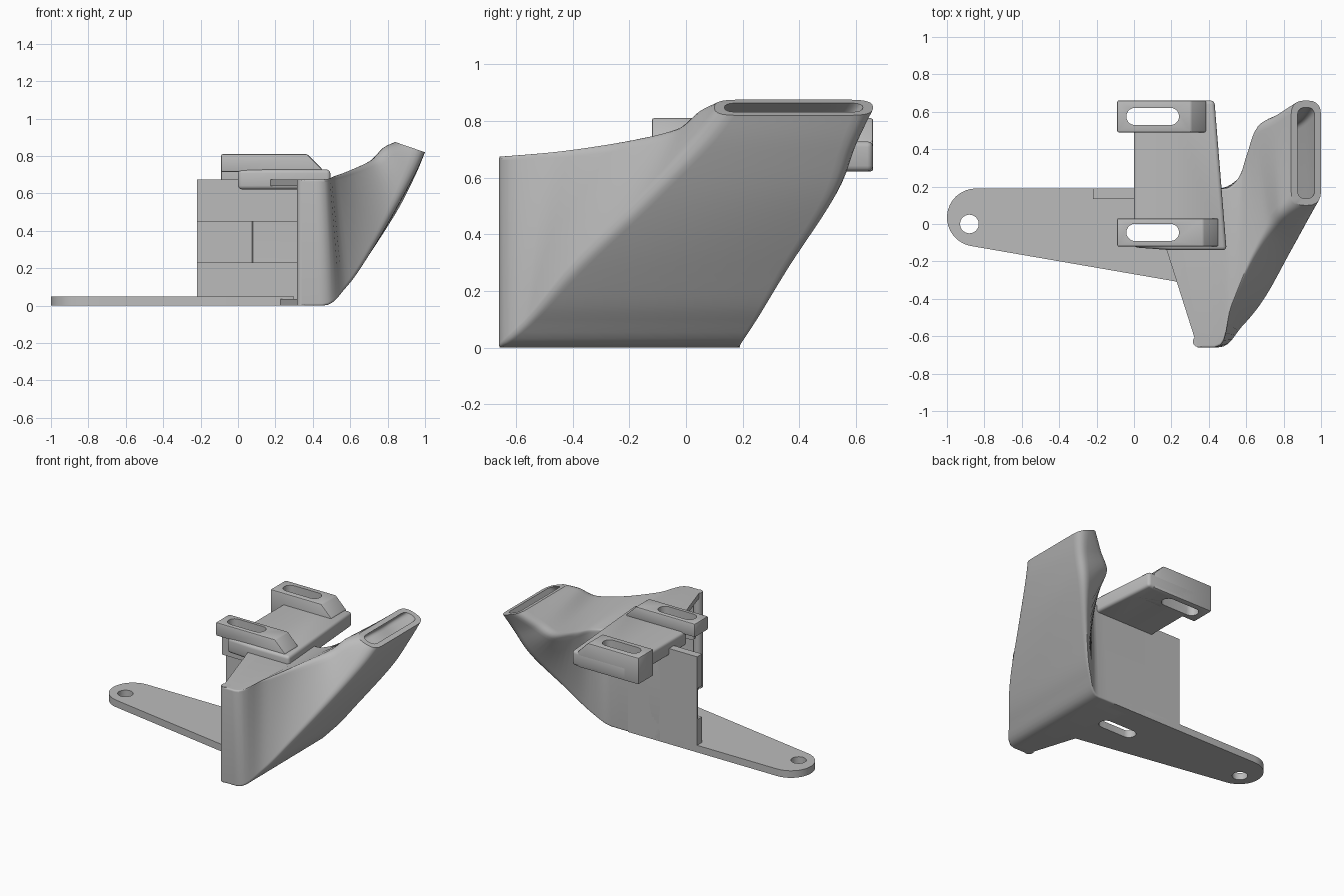
import bpy, bmesh, math
from mathutils import Vector

cube = bpy.data.objects.get("Cube")
if cube:
    bpy.data.objects.remove(cube, do_unlink=True)

SHADE = (0.5, 0.5, 0.5, 1)
grey = bpy.data.materials.new("plain grey")
grey.use_nodes = True
grey.diffuse_color = SHADE
grey.node_tree.nodes["Principled BSDF"].inputs["Base Color"].default_value = SHADE


def finish(name, bm):
    bmesh.ops.recalc_face_normals(bm, faces=bm.faces[:])
    mesh = bpy.data.meshes.new(name)
    bm.to_mesh(mesh)
    bm.free()
    mesh.materials.append(grey)
    obj = bpy.data.objects.new(name, mesh)
    bpy.context.collection.objects.link(obj)
    return obj


def prism(name, points, axis, low, high):
    """Extrude an x-y outline along z, or an x-z outline along y."""
    bm = bmesh.new()
    place = (lambda p, h: (p[0], p[1], h)) if axis == "z" else (lambda p, h: (p[0], h, p[1]))
    face = bm.faces.new([bm.verts.new(place(p, low)) for p in points])
    move = (0, 0, high - low) if axis == "z" else (0, high - low, 0)
    out = bmesh.ops.extrude_face_region(bm, geom=[face])
    bmesh.ops.translate(bm, vec=move, verts=[v for v in out["geom"] if isinstance(v, bmesh.types.BMVert)])
    return finish(name, bm)


def arc(cx, cy, r, start, end, steps=16):
    angles = [math.radians(start + (end - start) * i / steps) for i in range(steps + 1)]
    return [(cx + r * math.cos(a), cy + r * math.sin(a)) for a in angles]


def apply(obj, mod):
    with bpy.context.temp_override(object=obj, active_object=obj, selected_objects=[obj]):
        bpy.ops.object.modifier_apply(modifier=mod.name)


def bevel(obj, width, segments):
    mod = obj.modifiers.new("bevel", "BEVEL")
    mod.width, mod.segments = width, segments
    apply(obj, mod)


def cut(obj, cutter):
    mod = obj.modifiers.new("cut", "BOOLEAN")
    mod.operation, mod.object, mod.solver = "DIFFERENCE", cutter, "EXACT"
    apply(obj, mod)


def smooth(obj, angle):
    bpy.ops.object.select_all(action="DESELECT")
    obj.select_set(True)
    bpy.context.view_layer.objects.active = obj
    bpy.ops.object.shade_smooth_by_angle(angle=math.radians(angle))


# Hollow duct: corner paths, inlet to outlet
front_low = [(.34, -.66, 0), (.45, -.66, 0), (.58, -.55, .10), (.70, -.41, .27),
             (.835, -.18, .50), (.95, .02, .71), (1, .10, .82)]
back_low = [(.07, .19, 0), (.45, .19, 0), (.58, .26, .10), (.70, .37, .27),
            (.86, .535, .52), (.95, .605, .70), (1, .66, .82)]
back_top = [(.07, .19, .675), (.48, .19, .675), (.56, .25, .68), (.60, .38, .69),
            (.645, .53, .72), (.74, .59, .79), (.84, .66, .875)]
front_top = [(.34, -.66, .675), (.43, -.66, .675), (.52, -.45, .695), (.62, -.22, .735),
             (.72, -.04, .785), (.78, .04, .85), (.84, .10, .875)]
radii = [.012, .012, .025, .045, .06, .065, .075]


def spline(path, i, t):
    p = [Vector(path[max(0, min(len(path) - 1, i + k))]) for k in (-1, 0, 1, 2)]
    if i == 0:
        return p[1].lerp(p[2], t)
    m0 = (p[2] - p[0]) / 2 if i > 1 else (p[1] - p[0]).normalized() * (p[2] - p[1]).length
    m1 = (p[3] - p[1]) / 2
    return ((2 * t**3 - 3 * t**2 + 1) * p[1] + (t**3 - 2 * t**2 + t) * m0
            + (3 * t**2 - 2 * t**3) * p[2] + (t**3 - t**2) * m1)


def ring(corners, radius, inset):
    dirs = [((corners[k - 1] - c).normalized(), (corners[(k + 1) % 4] - c).normalized())
            for k, c in enumerate(corners)]
    pts = []
    for c, (u, v) in zip(corners, dirs):
        c = c + (u + v) * inset
        r = max(radius - inset * .8, .008)
        for s in range(6):
            t = s / 5
            pts.append(c + u * r * (1 - t)**2 + v * r * t**2)
    return pts


bm = bmesh.new()
outer, inner = [], []
steps = 6
for n in range(6 * steps + 1):
    i = min(n // steps, 5)
    t = n / steps - i
    corners = [spline(p, i, t) for p in (front_low, back_low, back_top, front_top)]
    radius = radii[i] * (1 - t) + radii[i + 1] * t
    outer.append([bm.verts.new(p) for p in ring(corners, radius, 0)])
    inner.append([bm.verts.new(p) for p in ring(corners, radius, .036)])
bands = list(zip(outer, outer[1:])) + list(zip(inner, inner[1:]))
bands += [(outer[0], inner[0]), (outer[-1], inner[-1])]
for a, b in bands:
    for k in range(len(a)):
        j = (k + 1) % len(a)
        bm.faces.new((a[k], a[j], b[j], b[k]))
duct = finish("duct", bm)

# Rounded lip on the front wall of the inlet
lip = prism("inlet_lip", arc(.345, -.628, .03, 0, 345, 23), "z", 0, .675)

# Base arm
arm = prism("base_arm", arc(-.845, .035, .155, 90, 262) + [(.24, -.31), (.3, -.3), (.3, .18), (.2, .19)],
            "z", 0, .05)

# Back wall, thinner in its middle third
for name, front, low, high in (("back_wall_lower", .135, 0, .23), ("back_wall_middle", .178, .23, .45),
                               ("back_wall_upper", .135, .45, .675)):
    prism(name, [(-.22, front), (.32, front), (.32, .19), (-.22, .19)], "z", low, high)

# Upper mounting plate
plate = prism("mounting_plate", [(0, -.125), (.2, -.14), (.495, -.14), (.43, .66), (0, .66)], "z", .622, .728)
bevel(plate, .02, 3)

# Slotted tabs with a sloped end; the back one is deeper
tabs = []
for name, y0, y1, end, bottom in (("front_tab", -.12, .03, .45, .715), ("back_tab", .49, .66, .385, .622)):
    tab = prism(name, [(-.09, bottom), (end, bottom), (end, .73), (end - .08, .81), (-.09, .81)], "y", y0, y1)
    bevel(tab, .008, 2)
    tabs.append(tab)

# Slots and the pivot hole
for y, targets in ((-.045, [tabs[0], plate, duct, arm]), (.575, [tabs[1], plate])):
    outline = arc(.005, y, .046, 90, 270, 10) + arc(.195, y, .046, -90, 90, 10)
    cutter = prism("slot_cutter", outline, "z", -.1, 1)
    cutter.hide_render = True
    for obj in targets:
        cut(obj, cutter)
    bpy.data.objects.remove(cutter, do_unlink=True)
cutter = prism("hole_cutter", arc(-.88, 0, .05, 0, 345, 23), "z", -.1, .2)
cutter.hide_render = True
cut(arm, cutter)
bpy.data.objects.remove(cutter, do_unlink=True)

for obj in (duct, lip, arm, plate, *tabs):
    smooth(obj, 32)
